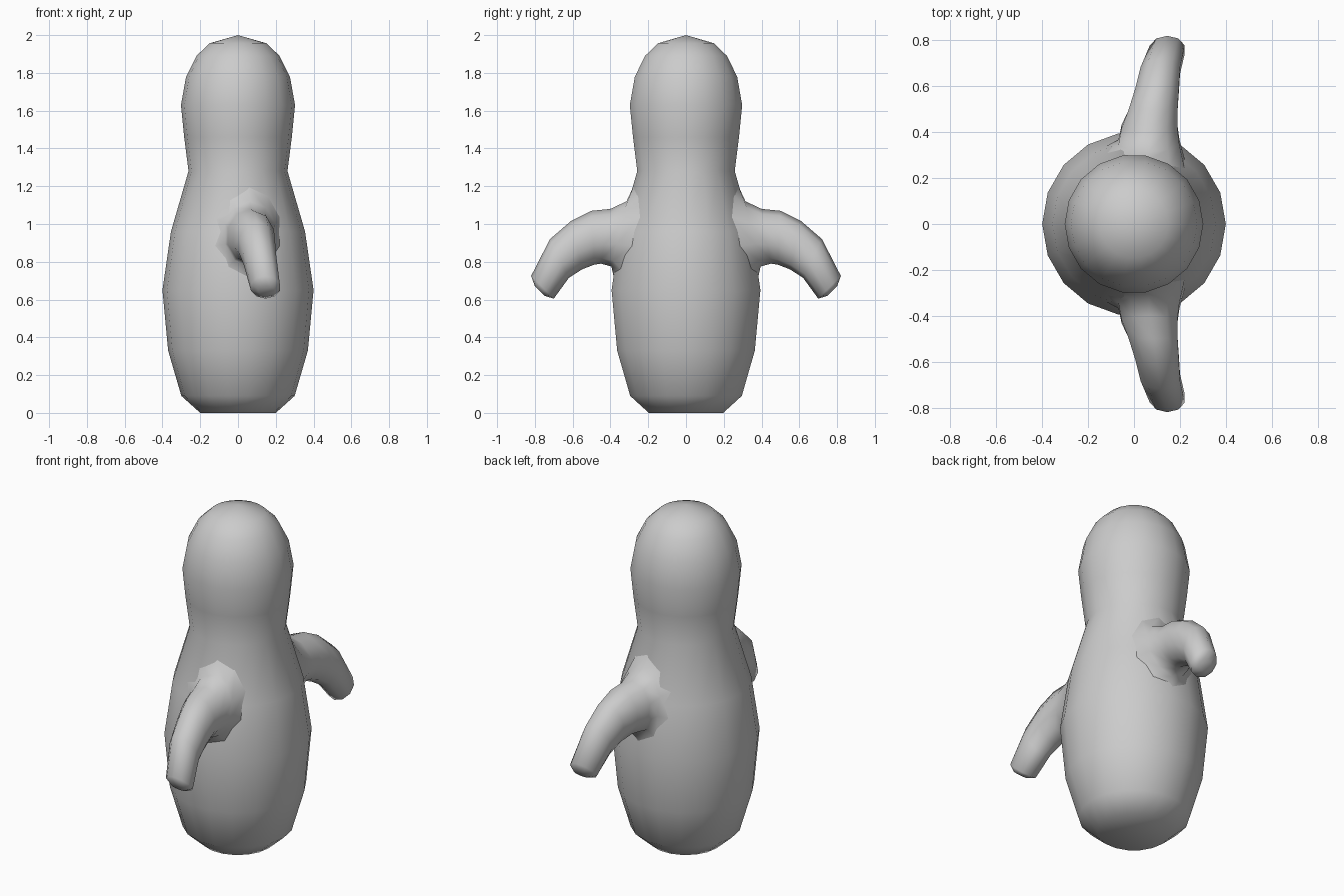
import bpy, bmesh
from math import sin, cos, pi, sqrt

if "Cube" in bpy.data.objects:
    bpy.data.objects.remove(bpy.data.objects["Cube"])

SIDES = 18
PROFILE = [(0.20, 0.0), (0.30, 0.09), (0.37, 0.33), (0.40, 0.65), (0.355, 0.96),
           (0.262, 1.28), (0.285, 1.46), (0.302, 1.63), (0.275, 1.78),
           (0.22, 1.89), (0.15, 1.957)]


def loft(name, rings, cap_start, tip=None):
    """Skin a list of closed rings, with an optional start cap and end point or cap."""
    bm = bmesh.new()
    loops = [[bm.verts.new(p) for p in ring] for ring in rings]
    n = len(loops[0])
    for a, b in zip(loops, loops[1:]):
        for i in range(n):
            j = (i + 1) % n
            bm.faces.new((a[i], a[j], b[j], b[i]))
    if cap_start:
        bm.faces.new(loops[0][::-1])
    if tip:
        t = bm.verts.new(tip)
        for i in range(n):
            bm.faces.new((loops[-1][i], loops[-1][(i + 1) % n], t))
    else:
        bm.faces.new(loops[-1])
    bmesh.ops.recalc_face_normals(bm, faces=bm.faces)
    for f in bm.faces:
        f.smooth = True
    mesh = bpy.data.meshes.new(name)
    bm.to_mesh(mesh)
    bm.free()
    obj = bpy.data.objects.new(name, mesh)
    bpy.context.collection.objects.link(obj)
    return obj


def body_radius(z):
    for (r0, z0), (r1, z1) in zip(PROFILE, PROFILE[1:]):
        if z0 <= z <= z1:
            return r0 + (r1 - r0) * (z - z0) / (z1 - z0)
    return 0.2


# Body and head: one turned shape
body_rings = [[(r * cos(2 * pi * i / SIDES), r * sin(2 * pi * i / SIDES), z)
               for i in range(SIDES)] for r, z in PROFILE]
loft("body", body_rings, True, (0, 0, 2.0))

# Arms: sections given by top (y, z), bottom (y, z) and x range
SECTIONS = [((0.26, 1.21), (0.38, 0.71), (-0.14, 0.23)),
            ((0.315, 1.12), (0.395, 0.775), (-0.075, 0.205)),
            ((0.40, 1.08), (0.45, 0.79), (-0.06, 0.195)),
            ((0.50, 1.07), (0.485, 0.785), (-0.03, 0.195)),
            ((0.61, 1.015), (0.55, 0.76), (0.0, 0.20)),
            ((0.72, 0.92), (0.62, 0.715), (0.025, 0.205)),
            ((0.82, 0.725), (0.70, 0.605), (0.065, 0.225)),
            ((0.80, 0.67), (0.75, 0.62), (0.105, 0.195))]
arm_rings = []
for k, ((ty, tz), (by, bz), (x0, x1)) in enumerate(SECTIONS):
    ring = []
    for i in range(10):
        a = 2 * pi * i / 10
        s, c = sin(a), cos(a)
        x = (x0 + x1) / 2 + (x1 - x0) / 2 * s
        y = (ty + by) / 2 + (ty - by) / 2 * c
        z = (tz + bz) / 2 + (tz - bz) / 2 * c
        if k == 0:  # shoulder flare follows the body surface
            y = sqrt((body_radius(z) * 0.98) ** 2 - x * x)
        ring.append((x, y, z))
    arm_rings.append(ring)
arms = loft("arms", arm_rings, False)
mirror = arms.modifiers.new("Mirror", 'MIRROR')
mirror.use_axis = (False, True, False)
